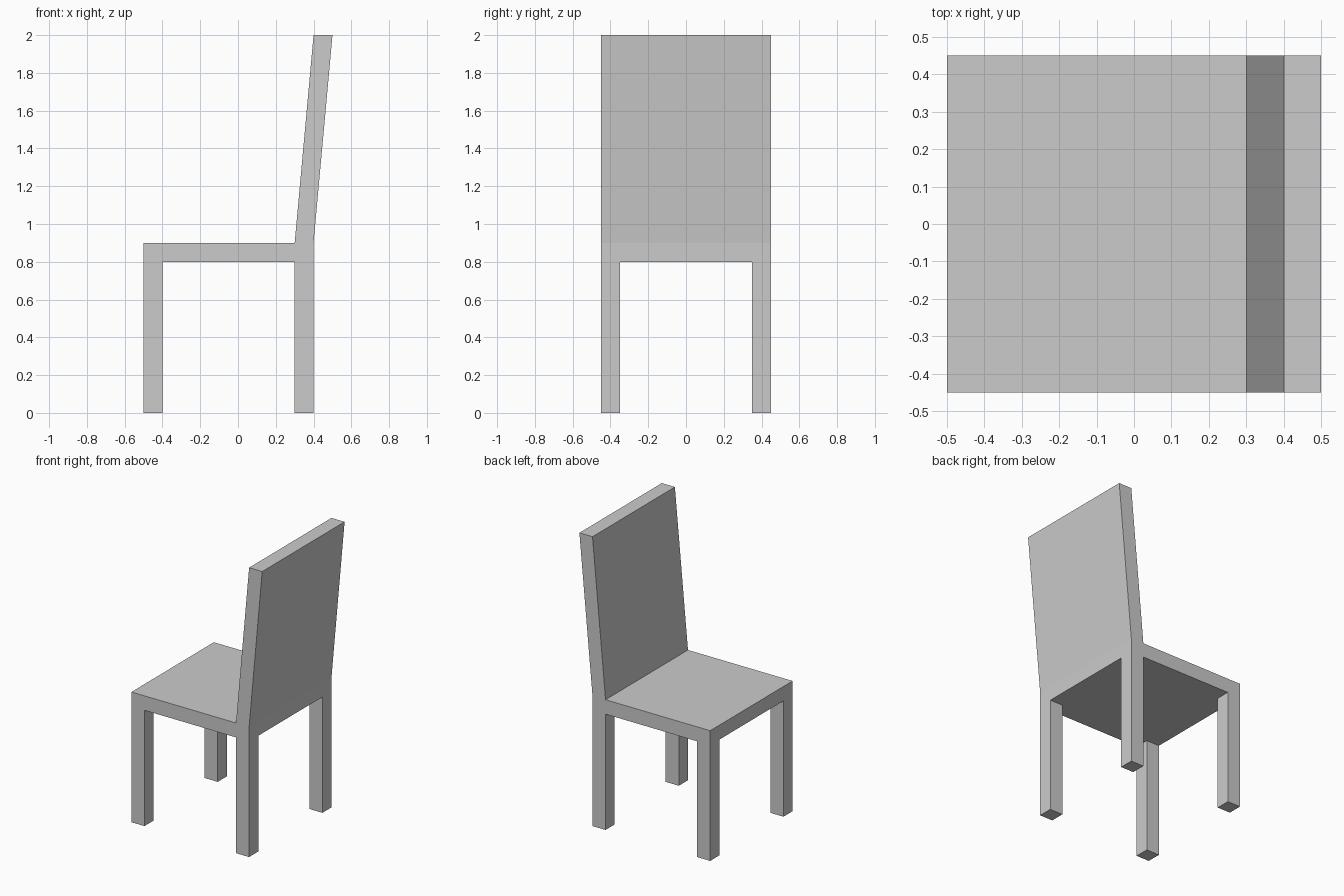
import bpy, bmesh
from mathutils import Vector

if "Cube" in bpy.data.objects:
    bpy.data.objects.remove(bpy.data.objects["Cube"])

XS = (-0.5, -0.4, 0.3, 0.4)
YS = (-0.45, -0.35, 0.35, 0.45)
SEAT_BOTTOM, SEAT_TOP, HEIGHT = 0.8, 0.9, 2.0

bm = bmesh.new()


def faces_at(z, test):
    """Flat faces at height z whose centre passes the test."""
    picked = []
    for f in bm.faces:
        c = f.calc_center_median()
        if all(abs(v.co.z - z) < 1e-4 for v in f.verts) and test(c):
            picked.append(f)
    return picked


def extrude(faces, offset):
    """Pull faces out of the body along an offset."""
    geom = bmesh.ops.extrude_face_region(bm, geom=faces)["geom"]
    verts = [g for g in geom if isinstance(g, bmesh.types.BMVert)]
    bmesh.ops.translate(bm, verts=verts, vec=Vector(offset))


# Seat: a 3 x 3 grid, with corner cells for the legs, thickened upward
grid = [[bm.verts.new((x, y, SEAT_BOTTOM)) for y in YS] for x in XS]
for i in range(3):
    for j in range(3):
        bm.faces.new((grid[i][j], grid[i + 1][j], grid[i + 1][j + 1], grid[i][j + 1]))
extrude(bm.faces[:], (0, 0, SEAT_TOP - SEAT_BOTTOM))

# Legs: each corner cell of the underside pulled to the floor
for sx in (-1, 1):
    for sy in (-1, 1):
        corner = faces_at(SEAT_BOTTOM, lambda c: (c.x + 0.05) * sx > 0.38 and c.y * sy > 0.38)
        extrude(corner, (0, 0, -SEAT_BOTTOM))

# Backrest: the rear strip of the seat pulled up, leaning backward
extrude(faces_at(SEAT_TOP, lambda c: c.x > 0.3), (0.1, 0, HEIGHT - SEAT_TOP))

# Clean flat surfaces
bmesh.ops.recalc_face_normals(bm, faces=bm.faces[:])
bmesh.ops.dissolve_limit(bm, angle_limit=0.01, verts=bm.verts[:], edges=bm.edges[:])

mesh = bpy.data.meshes.new("chair")
bm.to_mesh(mesh)
bm.free()
bpy.context.collection.objects.link(bpy.data.objects.new("chair", mesh))
